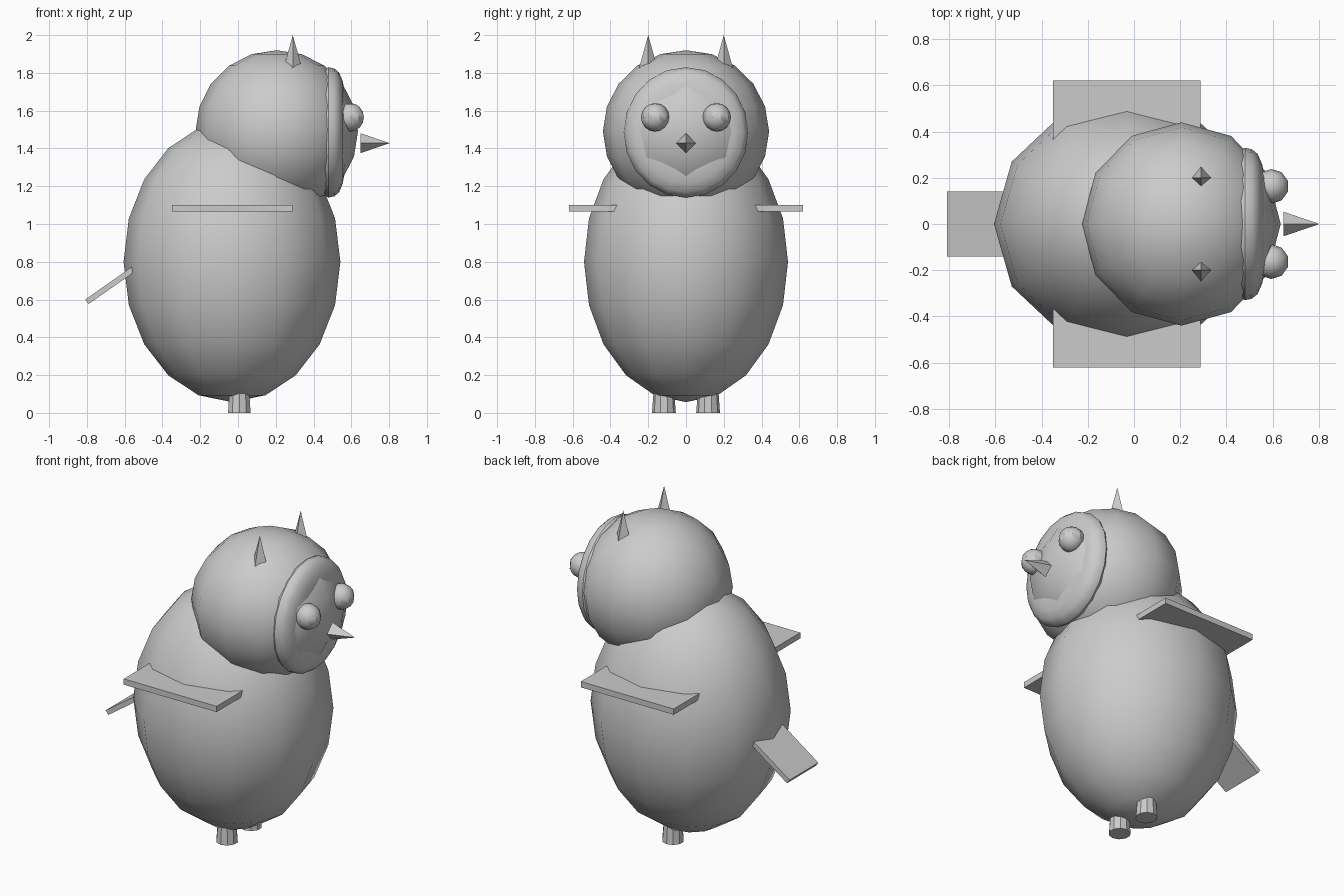
import bpy, math

if "Cube" in bpy.data.objects:
    bpy.data.objects.remove(bpy.data.objects["Cube"])


def finish(name, loc, scale=(1, 1, 1), rot=(0, 0, 0), smooth=True):
    o = bpy.context.object
    o.name = name
    o.location, o.scale, o.rotation_euler = loc, scale, rot
    bpy.ops.object.transform_apply(location=False, rotation=False, scale=True)
    if smooth:
        bpy.ops.object.shade_smooth_by_angle(angle=math.radians(35))
    return o


def ball(name, loc, radii, seg=12, rings=10):
    bpy.ops.mesh.primitive_uv_sphere_add(segments=seg, ring_count=rings, radius=1)
    return finish(name, loc, radii)


def cone(name, loc, r1, r2, depth, sides, rot=(0, 0, 0), smooth=False):
    bpy.ops.mesh.primitive_cone_add(vertices=sides, radius1=r1, radius2=r2, depth=depth)
    return finish(name, loc, (1, 1, 1), rot, smooth)


def slab(name, loc, size, rot=(0, 0, 0)):
    bpy.ops.mesh.primitive_cube_add(size=1)
    return finish(name, loc, size, rot, False)


def lathe_x(name, loc, profile, sides, ry, rz):
    # profile of (x, unit radius) points spun around the x axis
    verts = [(x, r * ry * math.sin(2 * math.pi * i / sides), r * rz * math.cos(2 * math.pi * i / sides))
             for x, r in profile for i in range(sides)]
    n = len(profile)
    faces = [(j * sides + i, (j + 1) * sides + i,
              (j + 1) * sides + (i + 1) % sides, j * sides + (i + 1) % sides)
             for j in range(n - 1) for i in range(sides)]
    faces.append(tuple(range(sides)))
    faces.append(tuple(reversed(range((n - 1) * sides, n * sides))))
    me = bpy.data.meshes.new(name)
    me.from_pydata(verts, [], [tuple(reversed(f)) for f in faces])
    o = bpy.data.objects.new(name, me)
    bpy.context.collection.objects.link(o)
    bpy.ops.object.select_all(action='DESELECT')
    o.select_set(True)
    bpy.context.view_layer.objects.active = o
    return finish(name, loc)


# Body and head
ball("body", (-0.032, 0, 0.80), (0.574, 0.54, 0.743))
ball("head", (0.205, 0, 1.49), (0.43, 0.44, 0.43))

# Face disc, with the head bulging through its middle
lathe_x("face_disc", (0.48, 0, 1.485),
        [(-0.06, 0.85), (-0.03, 0.96), (0, 1), (0.03, 0.98), (0.055, 0.92), (0.075, 0.78), (0.085, 0.6)],
        20, 0.33, 0.345)

# Beak
cone("beak", (0.725, 0, 1.428), 0.053, 0, 0.155, 4, (0, math.pi / 2, 0))

# Tail
slab("tail", (-0.636, 0, 0.703), (0.40, 0.282, 0.03), (0, math.radians(-35), 0))

# Paired parts
for side, s in (("left", 1), ("right", -1)):
    ball("eye_" + side, (0.595, s * 0.163, 1.565), (0.075, 0.075, 0.075), 10, 8)
    cone("ear_tuft_" + side, (0.29, s * 0.20, 1.91), 0.05, 0, 0.18, 4)
    slab("wing_" + side, (-0.031, s * 0.46, 1.083), (0.637, 0.32, 0.036))
    cone("leg_" + side, (0.007, s * 0.117, 0.075), 0.063, 0.052, 0.15, 10, smooth=True)
